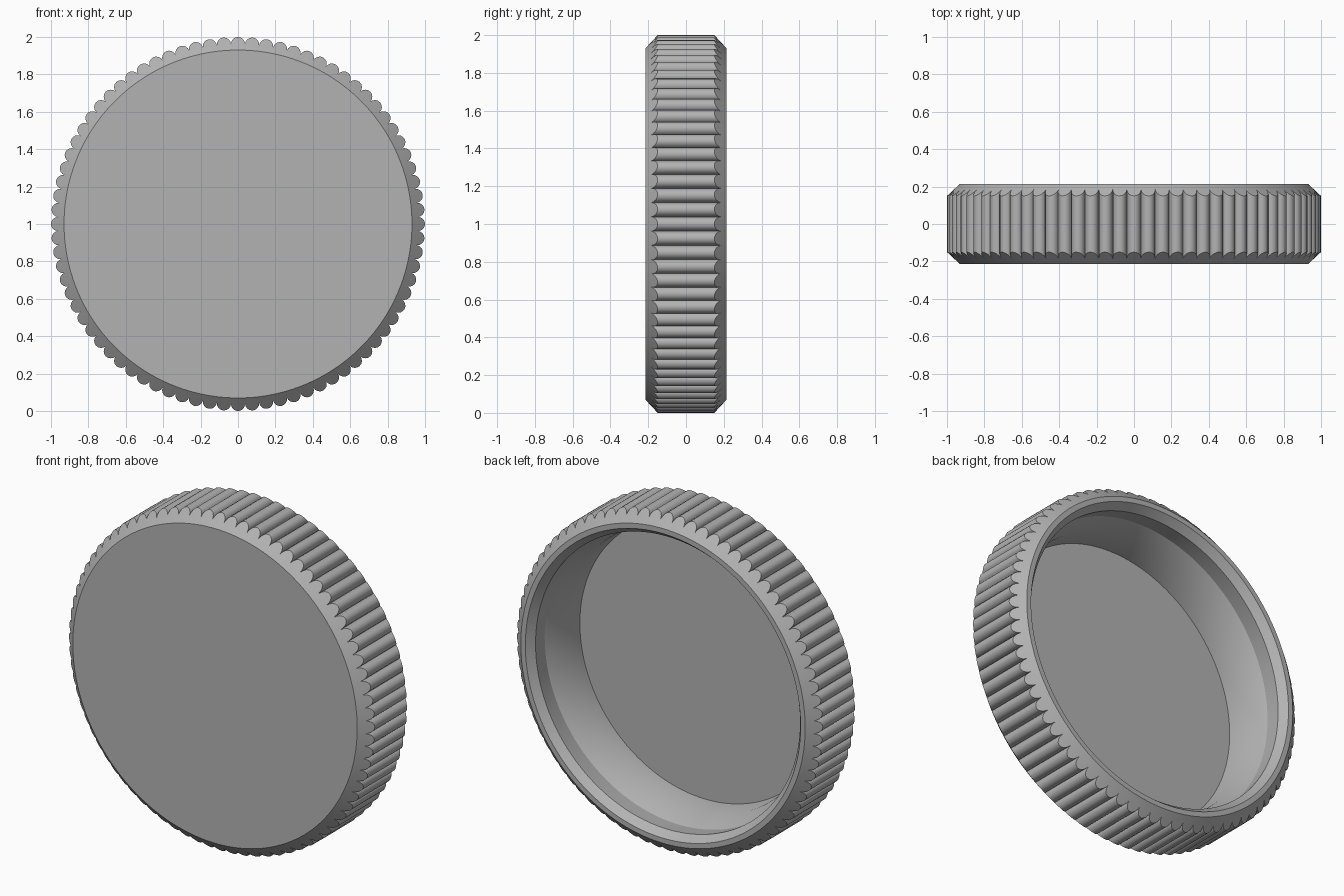
import bpy, bmesh, math

cube = bpy.data.objects.get("Cube")
if cube:
    bpy.data.objects.remove(cube, do_unlink=True)

LOBES, STEPS = 80, 8          # grip ribs around the rim, segments per rib
HALF = 0.215                  # half the thickness
EDGE = 0.93                   # radius where the chamfer meets the flat face
SLOPE = 0.93                  # chamfer depth per unit of radius

grey = bpy.data.materials.new("plain_grey")
grey.use_nodes = True
colour = (0.45, 0.45, 0.45, 1)
grey.diffuse_color = colour
grey.node_tree.nodes["Principled BSDF"].inputs["Base Color"].default_value = colour

# Scalloped outline: half-round ribs meeting in sharp valleys
pitch = 2 * math.pi / LOBES
centre = 1 / (1 + math.tan(pitch / 2))
rib = 1 - centre
outline = []
for k in range(LOBES):
    for j in range(STEPS):
        t = math.pi * (j / STEPS - 0.5)
        x, y = centre + rib * math.cos(t), rib * math.sin(t)
        outline.append((k * pitch + math.atan2(y, x), math.hypot(x, y)))

bm = bmesh.new()


def ring(radius, depth):
    """One loop of vertices; radius and depth are functions of the outline radius."""
    return [bm.verts.new((radius(r) * math.sin(a), depth(r), 1 + radius(r) * math.cos(a)))
            for a, r in outline]


def plain(radius, depth):
    return ring(lambda r: radius, lambda r: depth)


def chamfer(side):
    return ring(lambda r: r, lambda r: side * (HALF - (r - EDGE) * SLOPE))


# Outside, from the closed front face round to the open back
rings = [plain(EDGE, -HALF), chamfer(-1), chamfer(1), plain(EDGE, HALF)]
# Inside: bevelled lip, bore, tapered seat, lower bore
for radius, depth in [(0.9, HALF), (0.865, 0.17), (0.875, 0.07), (0.828, -0.04), (0.82, -0.18)]:
    rings.append(plain(radius, depth))

count = len(outline)
for a, b in zip(rings, rings[1:]):
    for i in range(count):
        n = (i + 1) % count
        bm.faces.new((a[i], a[n], b[n], b[i]))
bm.faces.new(rings[0])        # front face
bm.faces.new(rings[-1])       # inner floor
bmesh.ops.recalc_face_normals(bm, faces=bm.faces)

mesh = bpy.data.meshes.new("ribbed_cap")
bm.to_mesh(mesh)
bm.free()
mesh.materials.append(grey)
cap = bpy.data.objects.new("ribbed_cap", mesh)
bpy.context.collection.objects.link(cap)

bpy.context.view_layer.objects.active = cap
cap.select_set(True)
bpy.ops.object.shade_smooth_by_angle(angle=math.radians(25))
